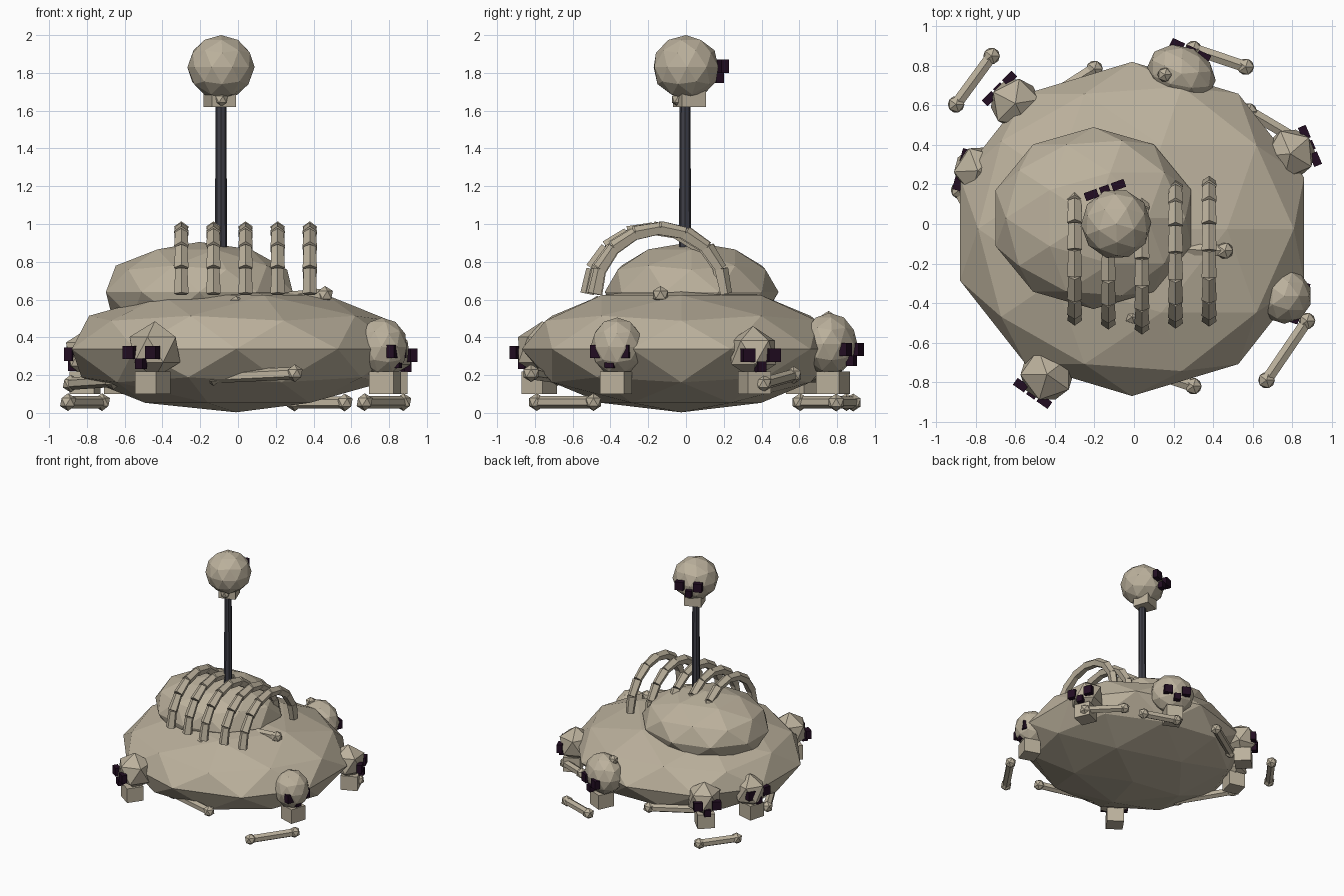
import bpy
from math import pi, sin, cos, radians
from mathutils import Vector

cube = bpy.data.objects.get("Cube")
if cube:
    bpy.data.objects.remove(cube, do_unlink=True)


def material(name, rgb):
    mat = bpy.data.materials.new(name)
    mat.use_nodes = True
    mat.diffuse_color = (*rgb, 1)
    mat.node_tree.nodes["Principled BSDF"].inputs["Base Color"].default_value = (*rgb, 1)
    return mat


BONE = material("bone beige", (0.50, 0.44, 0.335))
POLE = material("iron grey", (0.05, 0.05, 0.065))
DARK = material("socket purple black", (0.016, 0.004, 0.016))


def finish(name, mat, scale=(1, 1, 1)):
    ob = bpy.context.object
    ob.name = name
    ob.scale = scale
    ob.data.materials.append(mat)
    return ob


def ball(name, loc, scale, detail, turn=0.0):
    bpy.ops.mesh.primitive_ico_sphere_add(subdivisions=detail, radius=1,
                                          location=loc, rotation=(0, 0, turn))
    return finish(name, BONE, scale)


def box(name, loc, size, turn, mat):
    bpy.ops.mesh.primitive_cube_add(size=1, location=loc, rotation=(0, 0, turn))
    return finish(name, mat, size)


def rod(name, a, b, radius, sides, mat=BONE, tip=None):
    a, b = Vector(a), Vector(b)
    d = b - a
    bpy.ops.mesh.primitive_cone_add(vertices=sides, radius1=radius,
                                    radius2=radius if tip is None else tip,
                                    depth=d.length, location=(a + b) / 2)
    ob = finish(name, mat)
    ob.rotation_mode = 'QUATERNION'
    ob.rotation_quaternion = d.to_track_quat('Z', 'Y')
    return ob


def bone(name, a, b):
    rod(name + "_shaft", a, b, 0.033, 6)
    for end, p in (("start", a), ("end", b)):
        ball(f"{name}_{end}_knob", p, (0.047,) * 3, 1)


def skull(name, centre, radii, detail, yaw, face, jaw_z):
    """Cranium, jaw block, two eye sockets and a nose, looking along yaw."""
    yaw = radians(yaw)
    turn = yaw + pi / 2
    ahead = Vector((cos(yaw), sin(yaw), 0))
    side = Vector((-sin(yaw), cos(yaw), 0))
    ball(name + "_cranium", centre, radii, detail, turn)
    jaw = Vector(centre) + ahead * 0.02
    jaw.z = jaw_z
    box(name + "_jaw", jaw, (0.135, 0.135, 0.12), turn, BONE)
    face = Vector(face)
    for label, s in (("left", 1), ("right", -1)):
        box(f"{name}_{label}_eye", face + side * s * 0.073,
            (0.068, 0.042, 0.07), turn, DARK)
    box(name + "_nose", face + Vector((0, 0, -0.06)), (0.05, 0.042, 0.055), turn, DARK)


# Heaped mounds
ball("main_mound", (-0.01, -0.025, 0.338), (0.915, 0.845, 0.335), 2)
ball("upper_mound", (-0.205, 0.03, 0.64), (0.52, 0.46, 0.265), 2)

# Pole with a skull on top
rod("pole", (-0.09, -0.005, 0.6), (-0.09, -0.005, 1.68), 0.034, 8, POLE, 0.028)
skull("top_skull", (-0.09, 0, 1.83), (0.178, 0.178, 0.17), 2, 110,
      (-0.147, 0.172, 1.835), 1.68)

# Skulls around the rim: centre, radii, detail, yaw, face point
rim = [
    ((-0.44, -0.76, 0.335), (0.15, 0.15, 0.15), 1, -125, (-0.513, -0.857, 0.32)),
    ((0.76, -0.365, 0.35), (0.14, 0.14, 0.155), 2, -18, (0.84, -0.4, 0.325)),
    ((0.79, 0.355, 0.32), (0.14, 0.14, 0.14), 1, 23, (0.89, 0.395, 0.305)),
    ((0.24, 0.76, 0.365), (0.18, 0.14, 0.165), 2, 65, (0.285, 0.877, 0.335)),
    ((-0.60, 0.61, 0.32), (0.14, 0.14, 0.14), 1, 135, (-0.68, 0.685, 0.305)),
    ((-0.79, 0.27, 0.31), (0.135, 0.135, 0.14), 1, 165, (-0.872, 0.275, 0.31)),
]
for i, (centre, radii, detail, yaw, face) in enumerate(rim, 1):
    skull(f"rim_skull_{i}", centre, radii, detail, yaw, face, 0.16)

# Rib cage: arches of short segments
SEGMENTS, RADIUS = 8, 0.345
for r, yc in enumerate((-0.13, -0.15, -0.175, -0.145, -0.135)):
    x = -0.30 + 0.17 * r
    points = [Vector((x, yc - RADIUS * cos(pi * k / SEGMENTS),
                      0.63 + RADIUS * sin(pi * k / SEGMENTS)))
              for k in range(SEGMENTS + 1)]
    for k in range(SEGMENTS):
        rod(f"rib_{r + 1}_segment_{k + 1}", points[k], points[k + 1],
            0.04, 5, BONE, 0.034)

# Loose and half buried bones
bones = [
    ((-0.72, 0.85, 0.057), (-0.90, 0.605, 0.057)),
    ((0.875, -0.49, 0.057), (0.67, -0.79, 0.057)),
    ((0.30, 0.885, 0.055), (0.565, 0.795, 0.055)),
    ((-0.20, 0.785, 0.20), (-0.52, 0.58, 0.19)),
    ((0.30, -0.82, 0.21), (-0.13, -0.68, 0.19)),
    ((-0.885, 0.17, 0.155), (-0.66, -0.25, 0.17)),
    ((0.85, 0.41, 0.155), (0.58, 0.57, 0.20)),
    ((0.46, -0.135, 0.625), (0.15, -0.125, 0.60)),
]
for i, (a, b) in enumerate(bones, 1):
    bone(f"bone_{i}", a, b)

# Bone tips poking through
for i, p in enumerate(((-0.01, -0.47, 0.58), (0.155, 0.755, 0.50), (-0.09, -0.04, 1.66)), 1):
    ball(f"bone_tip_{i}", p, (0.04,) * 3, 1)
